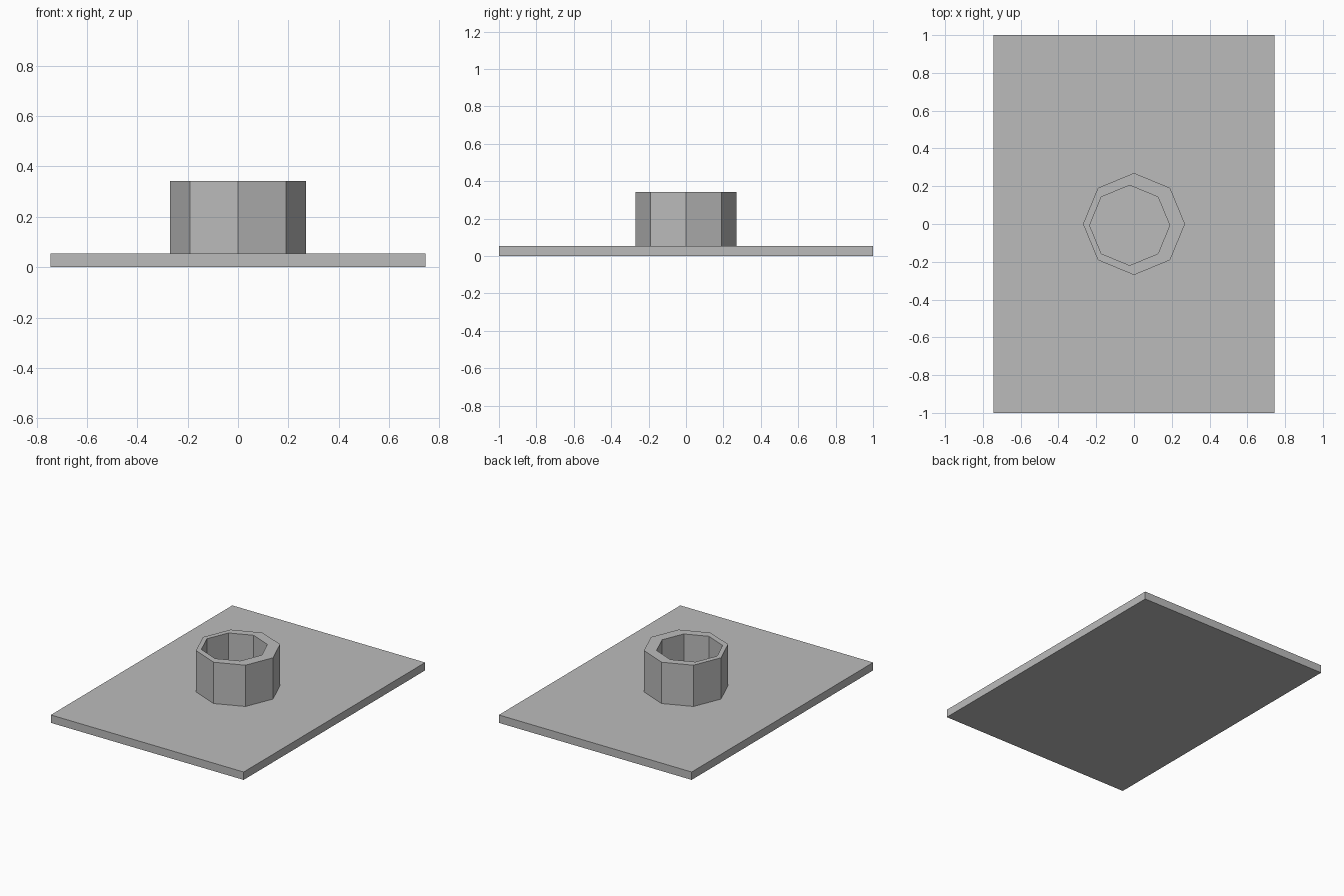
import bpy, bmesh
from math import cos, sin, pi

cube = bpy.data.objects.get("Cube")
if cube:
    bpy.data.objects.remove(cube, do_unlink=True)

grey = bpy.data.materials.new("plain_grey")
grey.use_nodes = True
colour = (0.5, 0.5, 0.5, 1)
grey.diffuse_color = colour
grey.node_tree.nodes["Principled BSDF"].inputs["Base Color"].default_value = colour

PLATE_TOP, RING_TOP, SIDES = 0.055, 0.343, 8


def add_object(name, bm):
    bmesh.ops.recalc_face_normals(bm, faces=bm.faces)
    mesh = bpy.data.meshes.new(name)
    bm.to_mesh(mesh)
    bm.free()
    mesh.materials.append(grey)
    obj = bpy.data.objects.new(name, mesh)
    bpy.context.collection.objects.link(obj)
    return obj


def octagon(bm, radius, x, y, z):
    return [bm.verts.new((x + radius * cos(2 * pi * i / SIDES),
                          y + radius * sin(2 * pi * i / SIDES), z))
            for i in range(SIDES)]


# Flat rectangular base plate
bm = bmesh.new()
bmesh.ops.create_cube(bm, size=1)
bmesh.ops.scale(bm, verts=bm.verts, vec=(1.488, 2, PLATE_TOP))
bmesh.ops.translate(bm, verts=bm.verts, vec=(0, 0, PLATE_TOP / 2))
add_object("base_plate", bm)

# Eight-sided collar with a slightly off-centre bore, open onto the plate
bm = bmesh.new()
loops = [octagon(bm, 0.27, 0, 0, PLATE_TOP),
         octagon(bm, 0.27, 0, 0, RING_TOP),
         octagon(bm, 0.212, -0.023, -0.007, RING_TOP),
         octagon(bm, 0.212, -0.023, -0.007, PLATE_TOP)]
for a, b in zip(loops, loops[1:] + loops[:1]):
    for i in range(SIDES):
        j = (i + 1) % SIDES
        bm.faces.new((a[i], a[j], b[j], b[i]))
add_object("collar", bm)
